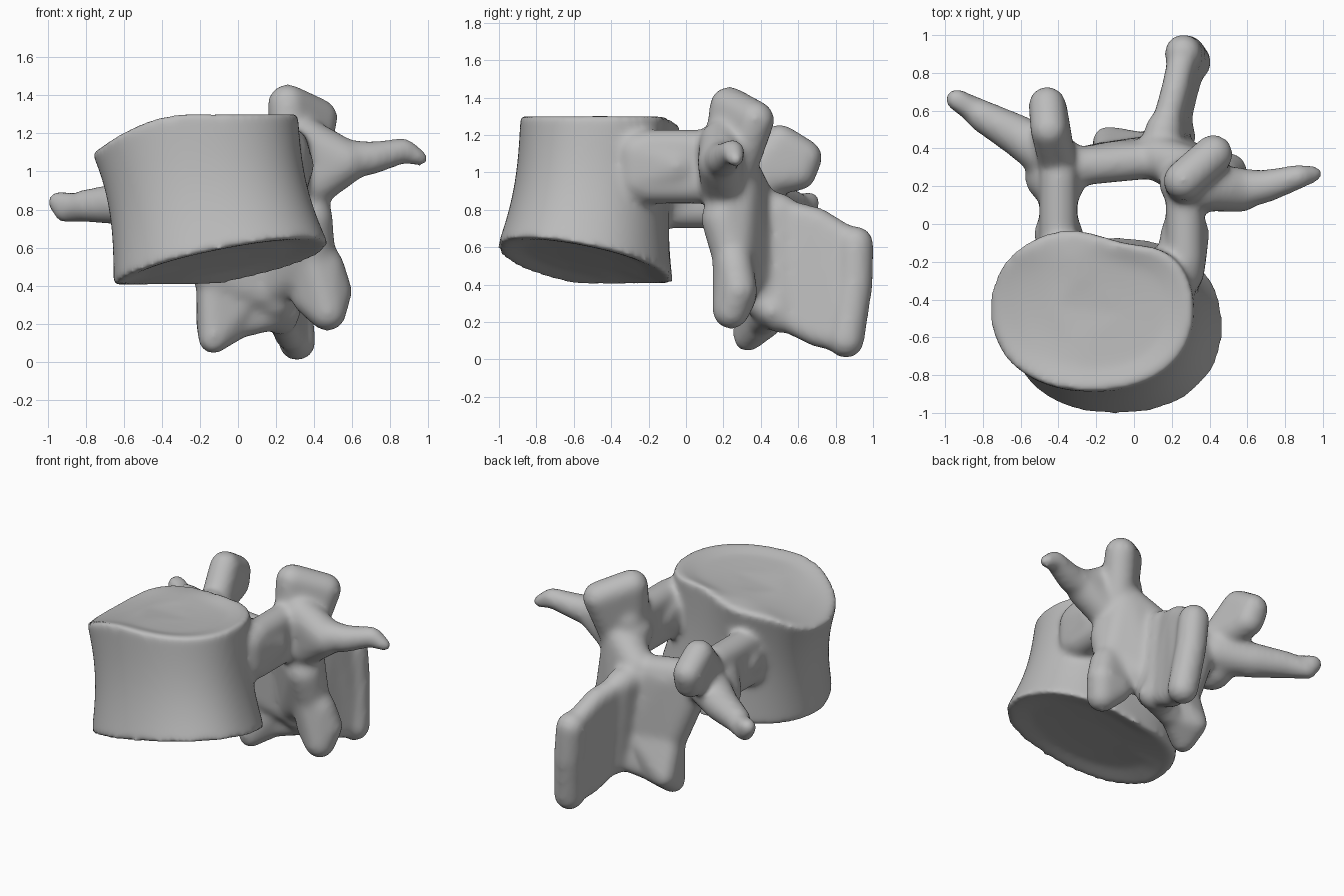
import bpy, bmesh
from math import cos, sin, pi, exp, copysign
from mathutils import Vector

cube = bpy.data.objects.get("Cube")
if cube:
    bpy.data.objects.remove(cube)

bone = bpy.data.materials.new("bone grey")
bone.use_nodes = True
colour = (.5, .5, .5, 1)
bone.diffuse_color = colour
bone.node_tree.nodes["Principled BSDF"].inputs["Base Color"].default_value = colour

# Unit sphere directions shared by every rounded part
ball = bmesh.new()
bmesh.ops.create_icosphere(ball, subdivisions=3, radius=1)
sphere_directions = [vert.co.copy() for vert in ball.verts]
ball.free()

bm = bmesh.new()


def mix(start, end, factor):
    return start + (end - start) * factor


def wrap(balls):
    """Convex skin stretched around (centre, radius) balls."""
    verts = [bm.verts.new(Vector(centre) + direction * radius)
             for centre, radius in balls for direction in sphere_directions]
    bmesh.ops.convex_hull(bm, input=verts)
    loose = [vert for vert in verts if vert.is_valid and not vert.link_faces]
    bmesh.ops.delete(bm, geom=loose, context='VERTS')


def slab(radius, *centres):
    """Rounded solid with the given corner centres."""
    wrap([(centre, radius) for centre in centres])


def limb(start_radius, end_radius, *centres):
    """Tapering limb along a path."""
    last = len(centres) - 1
    balls = [(centre, mix(start_radius, end_radius, index / last))
             for index, centre in enumerate(centres)]
    for pair in zip(balls, balls[1:]):
        wrap(pair)


def body_ring(level, scale, count=64):
    """One level of the body, from lower plate (0) to upper plate (1)."""
    centre_x, centre_y = mix(-.09, -.225, level), mix(-.54, -.45, level)
    radius_x, radius_y = mix(.565, .54, level), mix(.47, .435, level)
    ring = []
    for index in range(count):
        angle = 2 * pi * index / count
        c, s = cos(angle), sin(angle)
        x = centre_x + scale * radius_x * copysign(abs(c) ** .9, c)
        y = centre_y + scale * radius_y * copysign(abs(s) ** .9, s)
        # Hollow behind, facing the canal
        y -= .07 * level * scale * max(0, s) * exp(-((x + .04) / .2) ** 2)
        # Tilted lower plate and drooping edges of the upper plate
        low = max(.4, .41 + .2 * (x - y))
        high = 1.305 - .8 * max(0, -.25 - x) ** 2 - 4 * max(0, y + .15) ** 2
        ring.append(bm.verts.new((x, y, mix(low, high, level))))
    return ring


# Body: waisted drum with dished end plates
steps = 12
levels = [step / steps for step in range(steps + 1)]
walls = [(level, 1 - .065 * sin(pi * level)) for level in levels]
lower_dish = [(.05, .35), (.04, .7), (0, .95)]
upper_dish = [(1 - level, scale) for level, scale in reversed(lower_dish)]
rings = [body_ring(*ring) for ring in lower_dish + walls + upper_dish]
for below, above in zip(rings, rings[1:]):
    for index in range(len(below)):
        before = index - 1
        bm.faces.new((below[before], below[index], above[index], above[before]))
bm.faces.new(rings[0][::-1])
bm.faces.new(rings[-1])


# Pedicles, flaring into the body and the arch
def pedicle(x, z):
    slab(.1, *[(x, y, z + dz) for y in (-.2, .25) for dz in (-.1, .1)])
    slab(.13, (x * .9, -.25, z + .07), (x * .9, -.25, z - .07), (x, -.05, z))
    slab(.14, (x, .22, z), (x * 1.1, .25, z - .1))


pedicle(.27, 1.03)
pedicle(-.4, .9)

# Upper joint processes
slab(.105, (.26, .23, 1.355), (.42, .37, 1.28), (.27, .2, 1.1), (.36, .27, 1))
slab(.1, (-.45, .5, 1.16), (-.46, .63, 1.08), (-.45, .6, 1), (-.4, .3, .95))

# Side processes on broad roots
slab(.12, (.36, .19, 1.16), (.38, .2, .92), (.56, .18, 1.05))
limb(.11, .045, (.54, .18, 1.06), (.7, .2, 1.07), (.87, .25, 1.11), (.955, .265, 1.07))
limb(.14, .06, (-.4, .33, .87), (-.6, .46, .83), (-.8, .57, .82), (-.9, .64, .79))
slab(.06, (-.8, .57, .82), (-.91, .64, .79), (-.94, .66, .84))

# Laminae closing the canal behind
slab(.12, (.31, .28, 1), (.13, .35, .86), (.38, .2, .75), (.39, .25, .58), (.2, .37, .42))
slab(.1, (-.32, .3, .9), (-.1, .34, .83), (.1, .34, .85), (-.14, .34, .45), (.15, .38, .36))

# Lower joint processes
slab(.1, (.36, .24, .65), (.47, .24, .26), (.46, .26, .5), (.5, .28, .37), (.38, .28, .34))
slab(.08, (-.14, .34, .5), (-.13, .33, .12), (-.14, .44, .2), (0, .4, .2), (.1, .4, .4))
slab(.08, (0, .4, .2), (.1, .42, .25), (.1, .4, .4), (.25, .46, .26))

# Spinous process: a leaning plate with a flared root and a thick rear edge
upper_mid, lower_mid = (.215, .7, .74), (.265, .7, .14)
upper_root, lower_root = (.16, .5, .79), (.22, .5, .24)
slab(.075, upper_root, lower_root, upper_mid, lower_mid)
slab(.1, (.12, .38, .82), (.19, .4, .32), upper_root, lower_root)
upper_tip, rear_edge, lower_tip = (.26, .905, .615), (.28, .9, .4), (.31, .855, .105)
limb(.1, .1, upper_tip, rear_edge, lower_tip)
slab(.075, upper_mid, lower_mid, upper_tip, rear_edge, lower_tip)

bmesh.ops.recalc_face_normals(bm, faces=bm.faces)
mesh = bpy.data.meshes.new("vertebra")
bm.to_mesh(mesh)
bm.free()
mesh.materials.append(bone)
vertebra = bpy.data.objects.new("vertebra", mesh)
bpy.context.collection.objects.link(vertebra)

# Fuse the parts into one skin and soften the joins
fuse = vertebra.modifiers.new("fuse", 'REMESH')
fuse.mode = 'VOXEL'
fuse.voxel_size = .018
fuse.use_smooth_shade = True
soften = vertebra.modifiers.new("soften", 'SMOOTH')
soften.factor = .5
soften.iterations = 18
